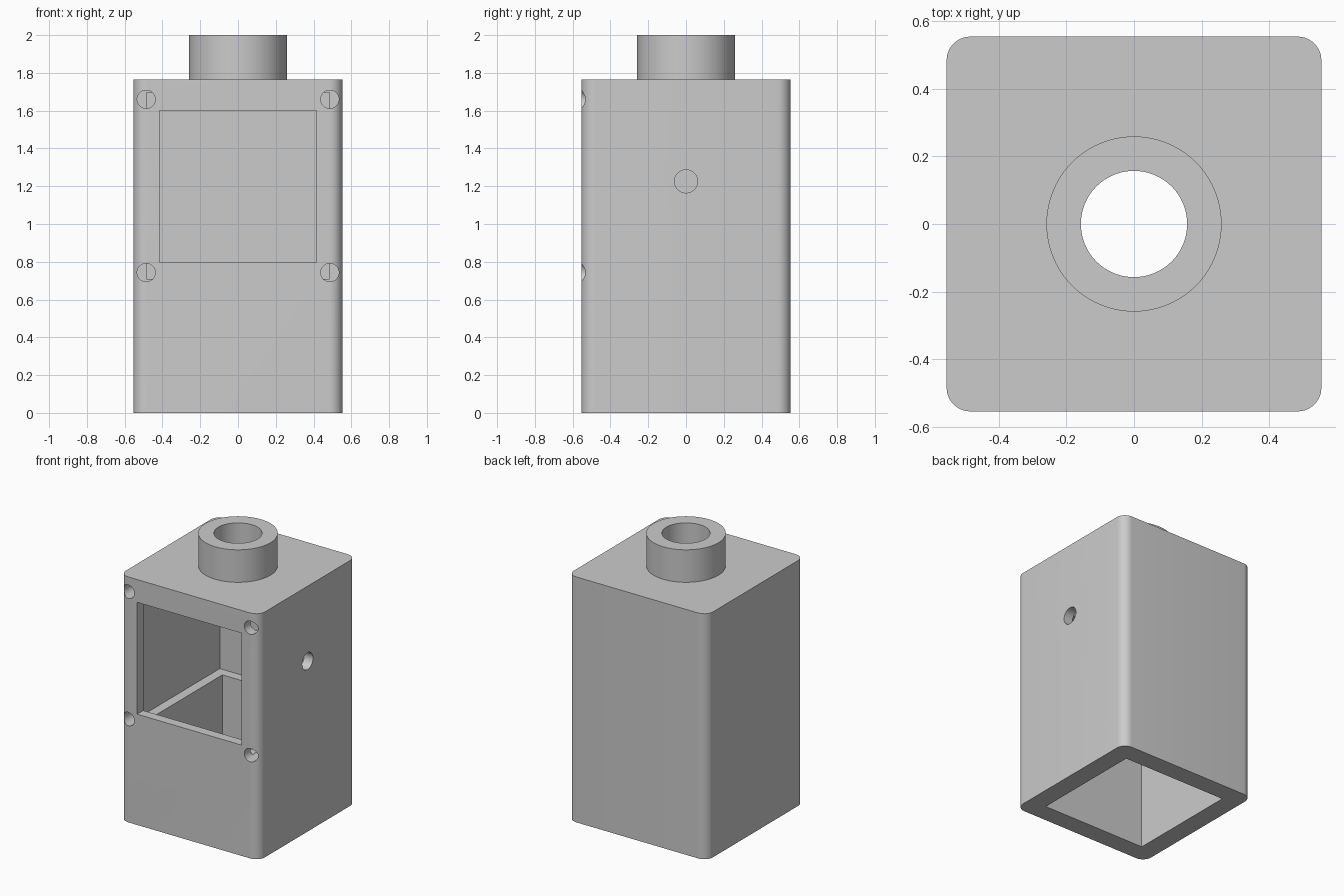
import bpy, math
from mathutils import Vector

default = bpy.data.objects.get("Cube")
if default:
    bpy.data.objects.remove(default, do_unlink=True)

HALF, TOP, WALL = 0.554, 1.766, 0.07
INNER = HALF - WALL      # upper chamber half width
OPEN = 0.415             # lower chamber and window half width

grey = bpy.data.materials.new("plain grey")
grey.use_nodes = True
colour = (0.6, 0.6, 0.6, 1)
grey.diffuse_color = colour
grey.node_tree.nodes["Principled BSDF"].inputs["Base Color"].default_value = colour


def box(name, low, high):
    low, high = Vector(low), Vector(high)
    bpy.ops.mesh.primitive_cube_add(size=1, location=(low + high) / 2)
    ob = bpy.context.object
    ob.name = name
    ob.scale = high - low
    bpy.ops.object.transform_apply(location=True, rotation=True, scale=True)
    ob.data.materials.append(grey)
    return ob


def rod(name, start, end, radius, sides=64):
    start, end = Vector(start), Vector(end)
    axis = end - start
    bpy.ops.mesh.primitive_cylinder_add(
        vertices=sides, radius=radius, depth=axis.length,
        location=(start + end) / 2, rotation=axis.to_track_quat('Z', 'Y').to_euler())
    ob = bpy.context.object
    ob.name = name
    bpy.ops.object.transform_apply(location=True, rotation=True, scale=True)
    ob.data.materials.append(grey)
    return ob


def apply_modifier(ob, mod):
    bpy.ops.object.select_all(action='DESELECT')
    bpy.context.view_layer.objects.active = ob
    ob.select_set(True)
    bpy.ops.object.modifier_apply(modifier=mod.name)


def combine(ob, tool, operation='DIFFERENCE'):
    tool.hide_render = True
    mod = ob.modifiers.new("cut", 'BOOLEAN')
    mod.operation, mod.object, mod.solver = operation, tool, 'EXACT'
    apply_modifier(ob, mod)
    bpy.data.objects.remove(tool, do_unlink=True)


# Block with rounded upright corners
housing = box("housing", (-HALF, -HALF, 0), (HALF, HALF, TOP))
weights = housing.data.attributes.new("bevel_weight_edge", 'FLOAT', 'EDGE')
for edge in housing.data.edges:
    a, b = (housing.data.vertices[i].co for i in edge.vertices)
    weights.data[edge.index].value = float(abs(a.z - b.z) > 1)
bevel = housing.modifiers.new("corners", 'BEVEL')
bevel.limit_method, bevel.width, bevel.segments = 'WEIGHT', WALL, 10
apply_modifier(housing, bevel)

# Neck on the roof
combine(housing, rod("neck", (0, 0, TOP - 0.03), (0, 0, 2), 0.259, 96), 'UNION')

# Wide upper chamber above a ledge, narrower lower chamber open underneath
combine(housing, box("upper_chamber", (-INNER, -INNER, 0.71), (INNER, INNER, TOP - WALL)))
combine(housing, box("lower_chamber", (-OPEN, -OPEN, -0.1), (OPEN, OPEN, 0.75)))

# Front window, neck bore and side hole
combine(housing, box("window", (-OPEN, -0.7, 0.797), (OPEN, -0.4, 1.602)))
combine(housing, rod("bore", (0, 0, 1.5), (0, 0, 2.1), 0.157, 96))
combine(housing, rod("side_hole", (0.4, 0, 1.226), (0.7, 0, 1.226), 0.061))

# Screw holes around the window
for side in (-1, 1):
    for z in (0.743, 1.66):
        x = side * 0.486
        combine(housing, rod("screw_hole", (x, -0.7, z), (x, -0.4, z), 0.048, 48))

bpy.ops.object.select_all(action='DESELECT')
bpy.context.view_layer.objects.active = housing
housing.select_set(True)
bpy.ops.object.shade_smooth_by_angle(angle=math.radians(30))
